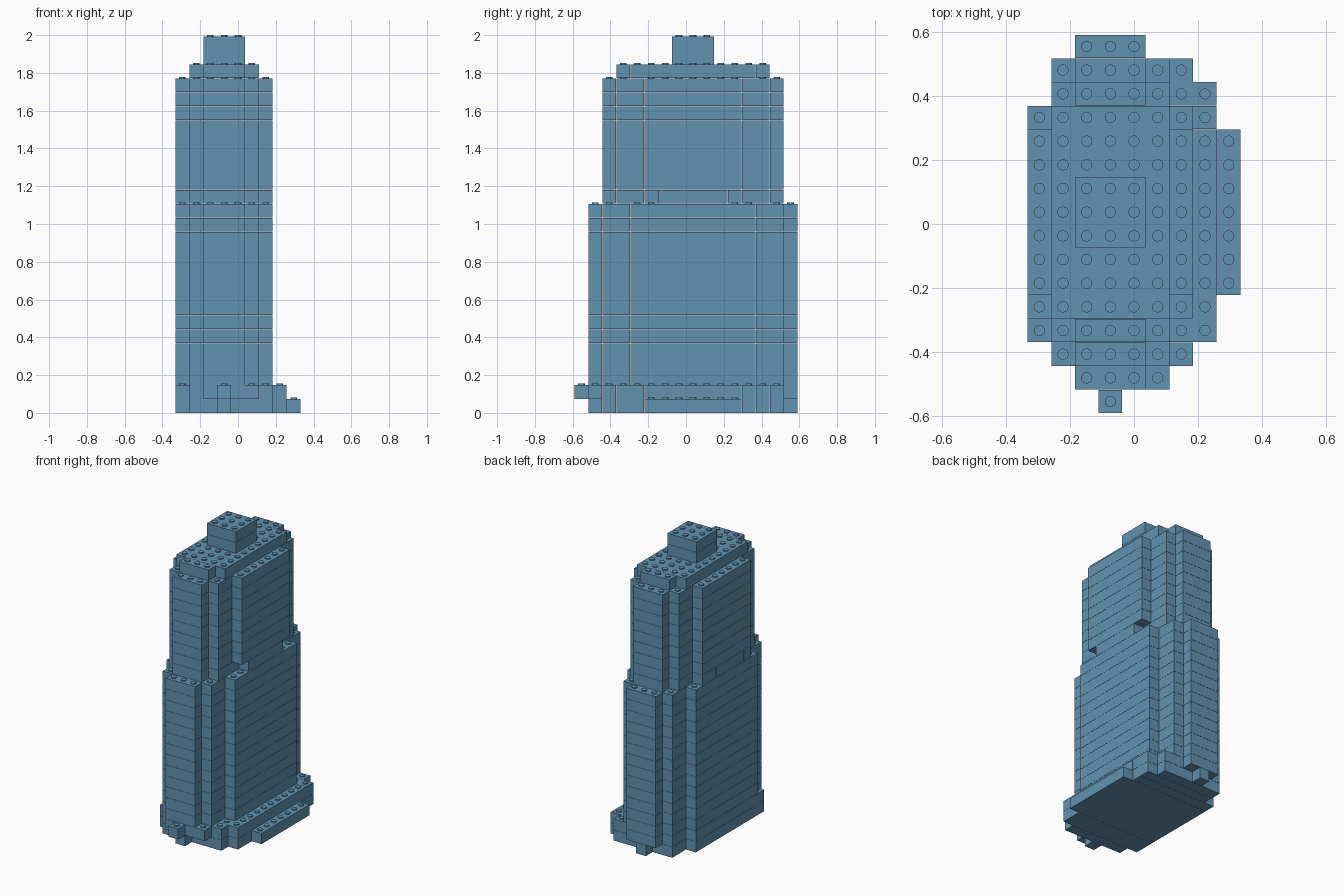
import bpy, bmesh
from mathutils import Matrix, Vector

cube = bpy.data.objects.get("Cube")
if cube:
    bpy.data.objects.remove(cube, do_unlink=True)

UNIT = 2 / 27.1            # stud pitch and layer height
COLS, ROWS = 9, 16         # footprint in studs
GAP = 0.0012               # seam between neighbouring bricks
STUD_R, STUD_H = 0.0175, 0.1 * UNIT

blue = bpy.data.materials.new("sand blue")
blue.use_nodes = True
colour = (0.122, 0.291, 0.443, 1)
blue.diffuse_color = colour
blue.node_tree.nodes["Principled BSDF"].inputs["Base Color"].default_value = colour


def tower_plan(first, last):
    """Stepped plan, mirrored front to back: (first row, last row, first col, last col)."""
    return [(first, first, 2, 4), (first + 1, first + 2, 1, 5),
            (first + 3, last - 3, 0, 6),
            (last - 2, last - 1, 1, 5), (last, last, 2, 4)]


# Floor plan of every kind of layer
core = [(2, 2, 1, 6), (3, 4, 0, 7), (12, 12, 0, 7), (13, 13, 1, 7), (14, 14, 1, 6)]
ground = core + [(1, 1, 3, 3), (5, 11, 0, 8), (15, 15, 3, 3)]
ledge = core + [(0, 0, 3, 3), (1, 1, 2, 5), (5, 11, 0, 7), (15, 15, 2, 4)]
lower = tower_plan(1, 15)
upper = tower_plan(2, 14)
notched = [r for r in upper if r[3] != 6] + [
    (5, 5, 0, 5), (6, 9, 0, 6), (10, 10, 0, 6), (11, 11, 0, 5)]
cap = [(3, 3, 2, 4), (4, 12, 1, 5), (13, 13, 2, 4)]
top = [(7, 9, 2, 4)]

# Sections from the ground up
sections = [("base", [ground, ledge]),
            ("lower_tower", [lower] * 13),
            ("upper_tower", [notched] + [upper] * 8),
            ("roof_cap", [cap]),
            ("top_block", [top] * 2)]


def cells(plan):
    return {(c, r) for r0, r1, c0, c1 in plan
            for r in range(r0, r1 + 1) for c in range(c0, c1 + 1)}


def corner(c, r, z):
    return Vector(((c - COLS / 2) * UNIT, (r - ROWS / 2) * UNIT, z * UNIT))


def add_brick(bm, rect, z):
    r0, r1, c0, c1 = rect
    low, high = corner(c0, r0, z), corner(c1 + 1, r1 + 1, z + 1)
    size = high - low - Vector((GAP, GAP, GAP))
    bmesh.ops.create_cube(bm, size=1, matrix=Matrix.Translation((low + high) / 2)
                          @ Matrix.Diagonal((*size, 1)))


def add_stud(bm, c, r, z):
    centre = corner(c + 0.5, r + 0.5, z) + Vector((0, 0, STUD_H / 2))
    bmesh.ops.create_cone(bm, cap_ends=True, segments=20, radius1=STUD_R,
                          radius2=STUD_R, depth=STUD_H,
                          matrix=Matrix.Translation(centre))


def finish(bm, name, smooth=False):
    mesh = bpy.data.meshes.new(name)
    bm.to_mesh(mesh)
    bm.free()
    mesh.materials.append(blue)
    obj = bpy.data.objects.new(name, mesh)
    bpy.context.collection.objects.link(obj)
    if smooth:
        bpy.ops.object.select_all(action="DESELECT")
        obj.select_set(True)
        bpy.context.view_layer.objects.active = obj
        bpy.ops.object.shade_smooth_by_angle()


# Stack the layers; studs show wherever nothing sits above
stack = [plan for _, plans in sections for plan in plans] + [[]]
level = 0
for name, plans in sections:
    bricks, studs = bmesh.new(), bmesh.new()
    for plan in plans:
        for rect in plan:
            add_brick(bricks, rect, level)
        for c, r in sorted(cells(plan) - cells(stack[level + 1])):
            add_stud(studs, c, r, level + 1)
        level += 1
    finish(bricks, name + "_bricks")
    finish(studs, name + "_studs", smooth=True)
